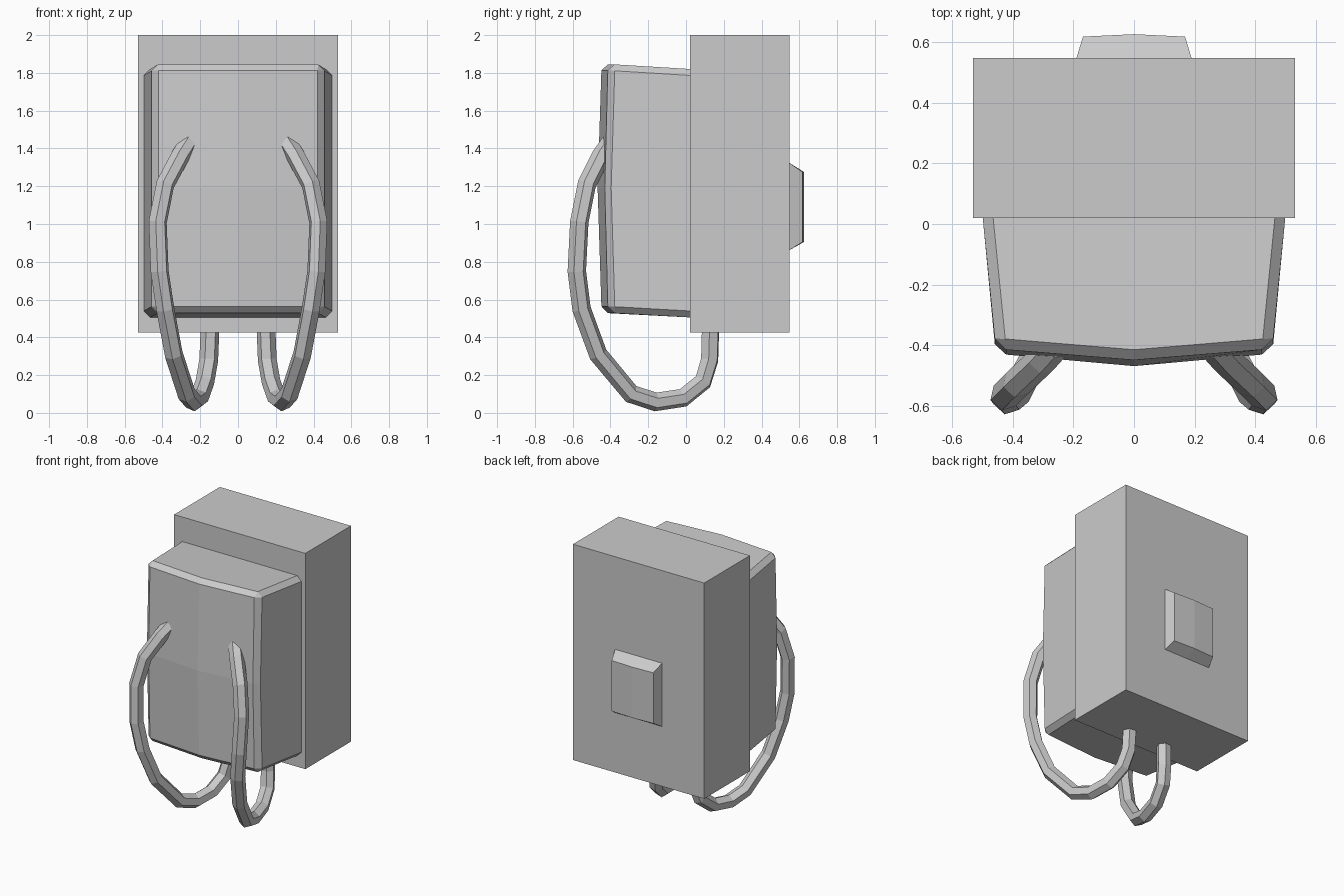
import bpy, bmesh
from mathutils import Vector

if "Cube" in bpy.data.objects:
    bpy.data.objects.remove(bpy.data.objects["Cube"])


def make_object(name, bm):
    bmesh.ops.recalc_face_normals(bm, faces=bm.faces)
    mesh = bpy.data.meshes.new(name)
    bm.to_mesh(mesh)
    bm.free()
    obj = bpy.data.objects.new(name, mesh)
    bpy.context.collection.objects.link(obj)
    return obj


def loft(bm, near, far):
    """Box between two rectangles (half width, y, z low, z high)."""
    rings = [[bm.verts.new((x, y, z)) for x, z in ((-w, lo), (w, lo), (w, hi), (-w, hi))]
             for w, y, lo, hi in (near, far)]
    a, b = rings
    bm.faces.new(a)
    bm.faces.new(b[::-1])
    for i in range(4):
        j = (i + 1) % 4
        bm.faces.new((a[i], b[i], b[j], a[j]))


def split(bm, co, normal):
    geom = bm.verts[:] + bm.edges[:] + bm.faces[:]
    bmesh.ops.bisect_plane(bm, geom=geom, plane_co=co, plane_no=normal)


# Large rear box
bm = bmesh.new()
loft(bm, (0.53, 0.02, 0.425, 2.0), (0.53, 0.547, 0.425, 2.0))
make_object("main_box", bm)

# Tapered front body with bulging front and chamfered edges
bm = bmesh.new()
loft(bm, (0.455, -0.41, 0.53, 1.847), (0.499, 0.03, 0.505, 1.82))
split(bm, (0, 0, 1.19), (0, 0, 1))
split(bm, (0, 0, 0), (1, 0, 0))
for v in bm.verts:
    if v.co.y < -0.3:
        v.co.y -= 0.038 * (abs(v.co.x) < 0.01) + 0.02 * (abs(v.co.z - 1.19) < 0.05)
edges = [e for e in bm.edges
         if len(e.link_faces) == 2 and e.calc_face_angle(0) > 0.6
         and min(v.co.y for v in e.verts) < -0.3]
bmesh.ops.bevel(bm, geom=edges, offset=0.034, segments=1, affect='EDGES')
make_object("front_body", bm)

# Raised pad on the back
bm = bmesh.new()
loft(bm, (0.19, 0.545, 0.86, 1.325), (0.168, 0.617, 0.905, 1.275))
split(bm, (0, 0, 0), (1, 0, 0))
for v in bm.verts:
    if v.co.y > 0.6 and abs(v.co.x) < 0.01:
        v.co.y += 0.008
make_object("back_pad", bm)

# Pair of hanging six-sided tubes
PATH = [(0.26, -0.40, 1.43), (0.305, -0.45, 1.36), (0.385, -0.525, 1.21),
        (0.425, -0.565, 1.01), (0.415, -0.578, 0.75), (0.385, -0.553, 0.55),
        (0.34, -0.465, 0.31), (0.272, -0.29, 0.10), (0.235, -0.16, 0.058),
        (0.205, -0.015, 0.08), (0.175, 0.09, 0.165), (0.155, 0.125, 0.28),
        (0.148, 0.13, 0.45)]
for side, label in ((-1, "left"), (1, "right")):
    curve = bpy.data.curves.new(label + "_tube", 'CURVE')
    curve.dimensions = '3D'
    curve.twist_mode = 'MINIMUM'
    curve.bevel_depth = 0.05
    curve.bevel_resolution = 1
    curve.use_fill_caps = True
    spline = curve.splines.new('POLY')
    spline.points.add(len(PATH) - 1)
    for p, (x, y, z) in zip(spline.points, PATH):
        p.co = (side * x, y, z, 1)
    spline.use_smooth = False
    tube = bpy.data.objects.new(label + "_tube", curve)
    bpy.context.collection.objects.link(tube)
